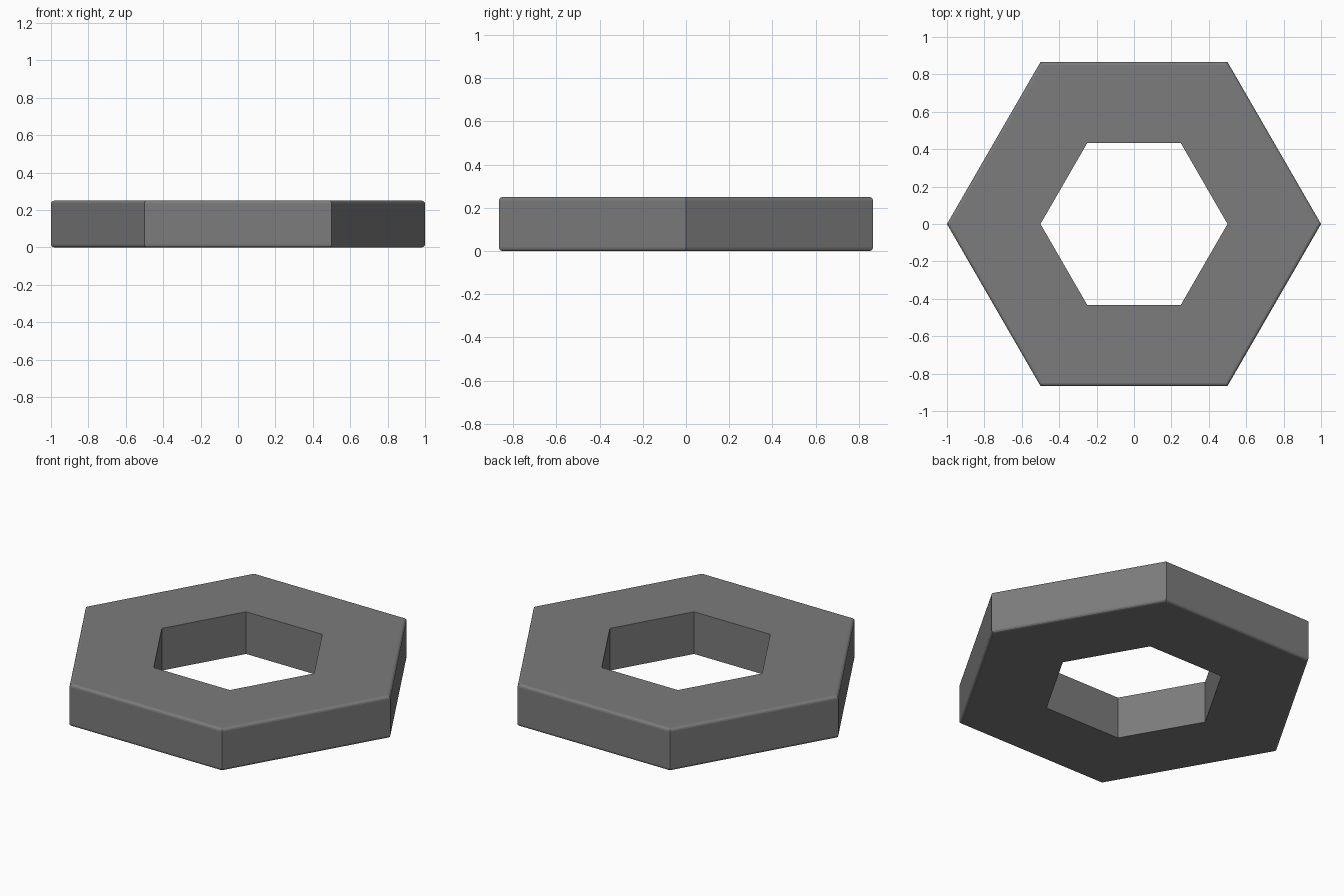
import bpy, bmesh
from math import sin, cos, pi, radians

if "Cube" in bpy.data.objects:
    bpy.data.objects.remove(bpy.data.objects["Cube"])

SIDES, OUTER, INNER, HEIGHT, ROUND = 6, 1.0, 0.5, 0.25, 0.016
K = cos(pi / SIDES)  # apothem / corner radius

# Cross-section (corner radius, z): plain bore, rounded outer rims
profile = [(INNER, HEIGHT), (INNER, 0.0)]
for zc, start in ((ROUND, -90), (HEIGHT - ROUND, 0)):
    for i in range(4):
        a = radians(start + 30 * i)
        profile.append((OUTER - ROUND * (1 - cos(a)) / K, zc + ROUND * sin(a)))

# Sweep the section around the six corners
bm = bmesh.new()
rings = []
for s in range(SIDES):
    a = 2 * pi * s / SIDES
    rings.append([bm.verts.new((r * cos(a), r * sin(a), z)) for r, z in profile])
n = len(profile)
for s in range(SIDES):
    a, b = rings[s], rings[(s + 1) % SIDES]
    for i in range(n):
        j = (i + 1) % n
        bm.faces.new((a[i], b[i], b[j], a[j]))
bmesh.ops.recalc_face_normals(bm, faces=bm.faces)

# Hexagonal ring in dark grey
mesh = bpy.data.meshes.new("hexagonal_ring")
bm.to_mesh(mesh)
bm.free()
ring = bpy.data.objects.new("hexagonal_ring", mesh)
bpy.context.collection.objects.link(ring)
dark = bpy.data.materials.new("dark_grey")
dark.diffuse_color = (0.2, 0.2, 0.2, 1)
dark.use_nodes = True
dark.node_tree.nodes["Principled BSDF"].inputs["Base Color"].default_value = dark.diffuse_color
mesh.materials.append(dark)
